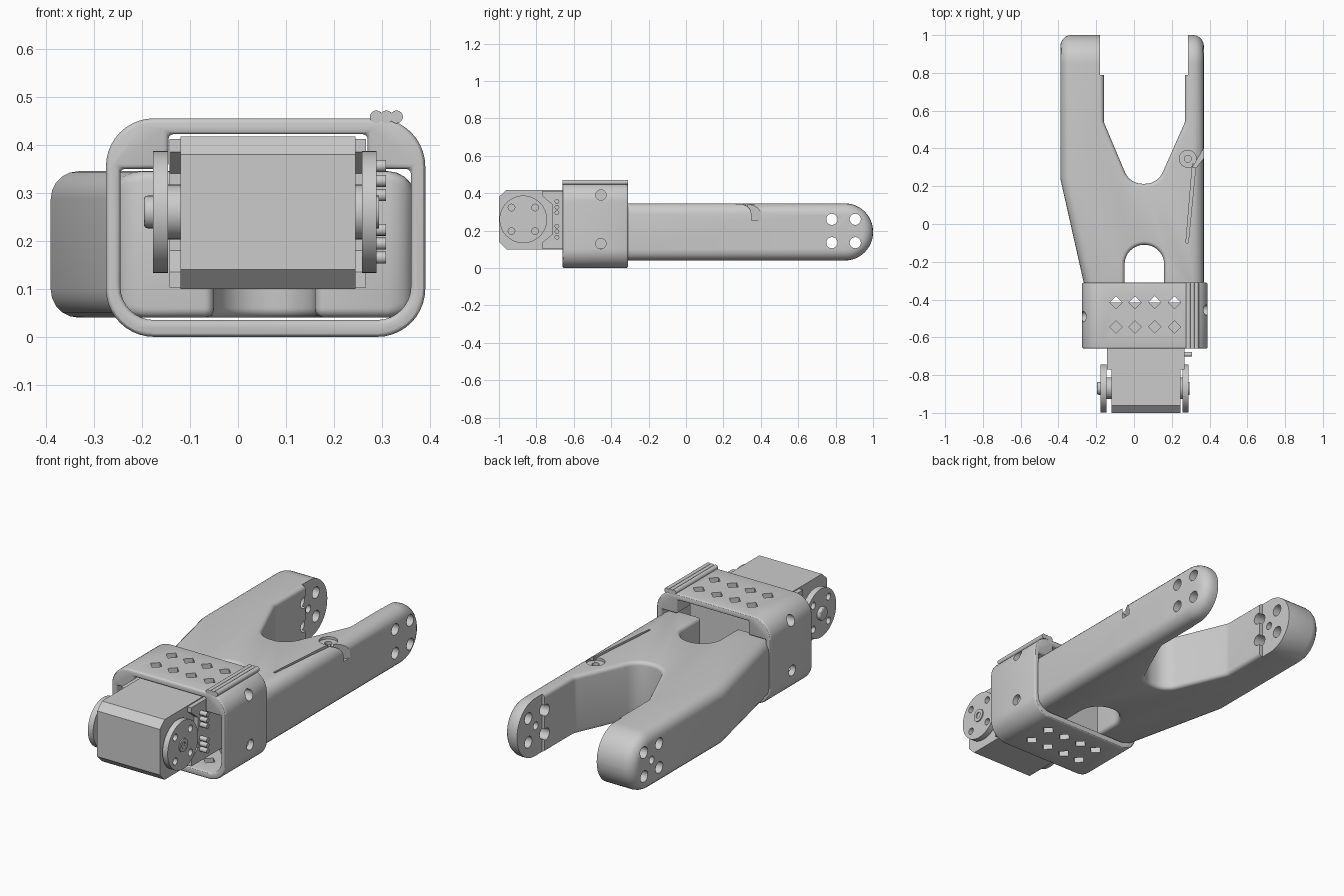
import bpy, bmesh, math
from mathutils import Vector

if "Cube" in bpy.data.objects:
    bpy.data.objects.remove(bpy.data.objects["Cube"])


def outline(pts, seg=8):
    """2D outline; a point given as (a, b, r) gets a fillet of radius r."""
    out, n = [], len(pts)
    for i, p in enumerate(pts):
        c = Vector(p[:2])
        if len(p) < 3:
            out.append(c)
            continue
        u = (Vector(pts[i - 1][:2]) - c).normalized()
        v = (Vector(pts[(i + 1) % n][:2]) - c).normalized()
        half, r = u.angle(v) / 2, p[2]
        mid = c + (u + v).normalized() * r / math.sin(half)
        a = c + u * r / math.tan(half) - mid
        b = c + v * r / math.tan(half) - mid
        total = a.angle(b)
        for k in range(seg + 1):
            t = k / seg
            d = (a * math.sin((1 - t) * total) + b * math.sin(t * total)) / math.sin(total)
            out.append(mid + d)
    return out


def circle(a, b, r, n=32):
    return [(a + r * math.cos(2 * math.pi * i / n), b + r * math.sin(2 * math.pi * i / n)) for i in range(n)]


def rect(a0, a1, b0, b1):
    return [(a0, b0), (a1, b0), (a1, b1), (a0, b1)]


def prism(name, pts, axis, lo, hi):
    """Extrude a 2D outline along an axis between lo and hi."""
    place = {'X': lambda p, h: (h, p[0], p[1]),
             'Y': lambda p, h: (p[0], h, p[1]),
             'Z': lambda p, h: (p[0], p[1], h)}[axis]
    bm = bmesh.new()
    low = [bm.verts.new(place(p, lo)) for p in pts]
    top = [bm.verts.new(place(p, hi)) for p in pts]
    bm.faces.new(low)
    bm.faces.new(top)
    for i in range(len(pts)):
        j = (i + 1) % len(pts)
        bm.faces.new((low[i], low[j], top[j], top[i]))
    bmesh.ops.recalc_face_normals(bm, faces=bm.faces)
    me = bpy.data.meshes.new(name)
    bm.to_mesh(me)
    bm.free()
    ob = bpy.data.objects.new(name, me)
    bpy.context.collection.objects.link(ob)
    return ob


def apply(ob, mod):
    bpy.context.view_layer.objects.active = ob
    bpy.ops.object.modifier_apply(modifier=mod.name)


def cut(ob, cutters, op='DIFFERENCE'):
    for c in cutters:
        m = ob.modifiers.new("cut", 'BOOLEAN')
        m.operation, m.object, m.solver = op, c, 'EXACT'
        apply(ob, m)
        bpy.data.objects.remove(c)


def bevel(ob, width, seg=3, limit='ANGLE'):
    m = ob.modifiers.new("bevel", 'BEVEL')
    m.width, m.segments, m.limit_method = width, seg, limit
    m.angle_limit = math.radians(40)
    m.use_clamp_overlap = False
    apply(ob, m)


# Forked arm: plan outline intersected with a round-ended side profile
plan = outline([(-0.255, -0.36), (-0.39, 0.24), (-0.39, 1.2), (-0.16, 1.2), (-0.16, 0.54, 0.06),
                (-0.022, 0.213, 0.1), (0.125, 0.213, 0.1), (0.27, 0.54, 0.06), (0.27, 1.2), (0.37, 1.2),
                (0.37, -0.36), (0.16, -0.36), (0.16, -0.11, 0.104), (-0.05, -0.11, 0.104), (-0.05, -0.36)])
arm = prism("forked_arm", plan, 'Z', -0.3, 0.7)
side = outline([(-0.9, 0.04), (1.0, 0.04, 0.15), (1.0, 0.345, 0.15), (-0.9, 0.345)], 12)
cut(arm, [prism("side_cutter", side, 'X', -1, 1)], 'INTERSECT')

# Wide rounding on outer edges, narrow rounding inside the fork
bm = bmesh.new()
bm.from_mesh(arm.data)
weight = bm.edges.layers.float.new("bevel_weight_edge")
for e in bm.edges:
    if len(e.link_faces) == 2 and e.calc_face_angle(0) > math.radians(40):
        x = (e.verts[0].co.x + e.verts[1].co.x) / 2
        e[weight] = 1.0 if x < -0.24 or x > 0.35 else 0.35
bm.to_mesh(arm.data)
bm.free()
bevel(arm, 0.058, 5, 'WEIGHT')

# Tip recess, bolt holes, centre pockets and cable channel
cuts = [prism("c", rect(-0.18, 0.285, 0.79, 1.1), 'Z', -0.1, 0.5)]
for y in (0.78, 0.905):
    for z in (0.135, 0.26):
        cuts.append(prism("c", circle(y, z, 0.03, 20), 'X', -0.5, 0.5))
cuts += [prism("c", circle(0.8425, 0.1975, 0.02, 20), 'X', -0.5, 0),
         prism("c", circle(0.8425, 0.1975, 0.02, 20), 'X', 0, 0.32),
         prism("c", circle(0.285, 0.345, 0.045), 'Z', 0.332, 0.5),
         prism("c", circle(0.285, 0.345, 0.018, 16), 'Z', 0.2, 0.5),
         prism("c", [(0.31, 0.30), (0.33, 0.30), (0.41, 0.40), (0.41, 0.47)], 'Z', 0.255, 0.5),
         prism("c", [(0.275, -0.1), (0.287, -0.1), (0.327, 0.31), (0.31, 0.32)], 'Z', 0.322, 0.5)]
cut(arm, cuts)

# Collar: rounded sleeve with a stepped opening
shell = outline([(-0.275, 0, 0.1), (0.39, 0, 0.1), (0.39, 0.455, 0.1), (-0.275, 0.455, 0.1)], 10)
opening = outline([(-0.245, 0.035, 0.07), (0.36, 0.035, 0.07), (0.36, 0.35), (0.27, 0.35),
                   (0.27, 0.422), (-0.145, 0.422), (-0.145, 0.35), (-0.245, 0.35)])
collar = prism("collar", shell, 'Y', -0.66, -0.31)
cut(collar, [prism("c", opening, 'Y', -0.8, -0.2)])
bevel(collar, 0.01)
holes = []
for x in (-0.095, 0.005, 0.11, 0.215):
    for y in (-0.415, -0.545):
        holes.append(prism("c", circle(x, y, 0.033, 4), 'Z', -0.2, 0.7))
for z in (0.13, 0.39):
    holes.append(prism("c", circle(-0.49, z, 0.028, 20), 'X', -0.4, -0.2))
    holes.append(prism("c", circle(-0.455, z, 0.028, 20), 'X', 0.33, 0.5))
cut(collar, holes)
for i, x in enumerate((0.288, 0.309, 0.33)):
    prism(f"collar_ridge_{i + 1}", circle(x, 0.458, 0.0135, 16), 'Y', -0.66, -0.31)

# Motor housing with chamfered nose, and notched side plates
prism("motor_housing", [(-0.96, 0.1), (-0.415, 0.1), (-0.415, 0.417), (-0.96, 0.417),
                        (-1, 0.38), (-1, 0.14)], 'X', -0.12, 0.245)
plate = [(-0.415, 0.103), (-0.77, 0.103), (-0.77, 0.135), (-0.715, 0.18), (-0.715, 0.34),
         (-0.77, 0.385), (-0.77, 0.412), (-0.415, 0.412)]
for name, lo, hi in (("left_side_plate", -0.143, -0.11), ("right_side_plate", 0.235, 0.267)):
    prism(name, plate, 'X', lo, hi)

# Motor discs with bolt holes, hubs and axle
for name, lo, hi in (("left_disc", -0.177, -0.146), ("right_disc", 0.258, 0.288)):
    disc = prism(name, circle(-0.87, 0.26, 0.127, 48), 'X', lo, hi)
    cut(disc, [prism("c", circle(-0.87 + a, 0.26 + b, 0.018, 16), 'X', lo - 0.1, hi + 0.1)
               for a in (-0.063, 0.063) for b in (-0.063, 0.063)])
prism("left_hub", circle(-0.87, 0.26, 0.057), 'X', -0.15, -0.11)
bevel(prism("left_axle_cap", circle(-0.87, 0.26, 0.034), 'X', -0.196, -0.14), 0.008)
prism("right_hub", circle(-0.87, 0.26, 0.057), 'X', 0.24, 0.262)
ring = prism("right_hub_ring", circle(-0.87, 0.26, 0.034), 'X', 0.26, 0.294)
cut(ring, [prism("c", circle(-0.87, 0.26, 0.016, 16), 'X', 0.275, 0.4)])

# Connector pins
for i, z in enumerate((0.165, 0.194, 0.223, 0.295, 0.325, 0.356)):
    prism(f"connector_pin_{i + 1}", circle(-0.69, z, 0.0125, 16), 'X', 0.25, 0.308)

for ob in bpy.context.scene.objects:
    ob.select_set(True)
bpy.context.view_layer.objects.active = arm
bpy.ops.object.shade_smooth_by_angle(angle=math.radians(30))
